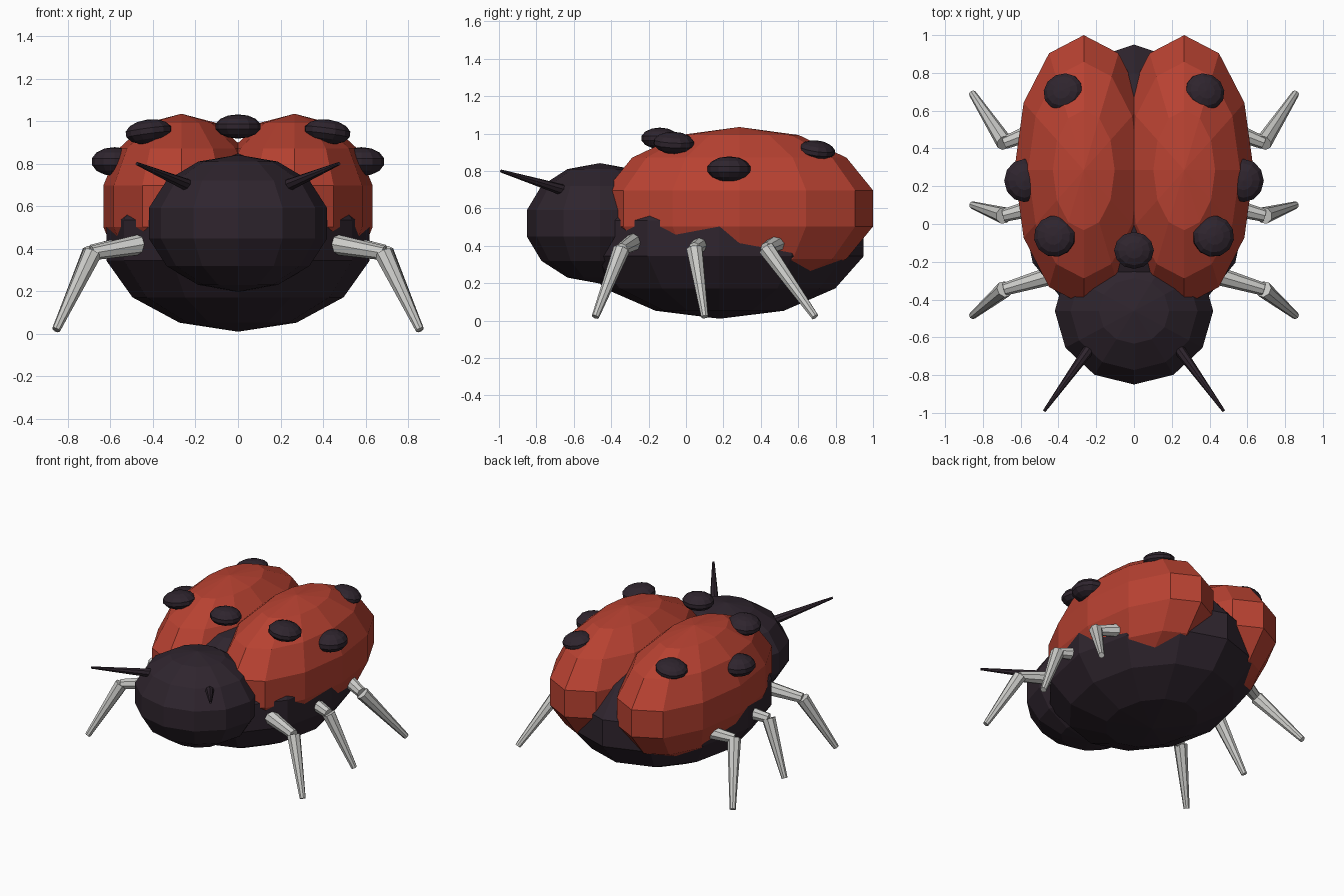
import bpy
from math import radians
from mathutils import Vector

cube = bpy.data.objects.get("Cube")
if cube:
    bpy.data.objects.remove(cube, do_unlink=True)


def make_material(name, rgb):
    mat = bpy.data.materials.new(name)
    mat.use_nodes = True
    mat.diffuse_color = (*rgb, 1)
    mat.node_tree.nodes["Principled BSDF"].inputs["Base Color"].default_value = (*rgb, 1)
    return mat


red = make_material("shell red", (0.48, 0.054, 0.031))
dark = make_material("dark plum", (0.028, 0.018, 0.027))
grey = make_material("leg grey", (0.60, 0.60, 0.58))


def finish(name, mat):
    ob = bpy.context.object
    ob.name = name
    ob.data.materials.append(mat)
    return ob


def ellipsoid(name, centre, radii, mat, rotation=(0, 0, 0)):
    """Faceted ellipsoid with an upright pole axis."""
    bpy.ops.mesh.primitive_uv_sphere_add(segments=12, ring_count=7, radius=1, location=centre)
    ob = finish(name, mat)
    ob.scale = radii
    ob.rotation_euler = [radians(a) for a in rotation]
    return ob


def rod(name, start, end, r_start, r_end, mat, sides=8):
    """Tapered rod between two points."""
    a, b = Vector(start), Vector(end)
    bpy.ops.mesh.primitive_cone_add(vertices=sides, radius1=r_start, radius2=r_end,
                                    depth=(b - a).length, location=(a + b) / 2)
    ob = finish(name, mat)
    ob.rotation_euler = (b - a).to_track_quat('Z', 'Y').to_euler()
    return ob


# Body and head
ellipsoid("body", (0, 0.18, 0.44), (0.635, 0.79, 0.43), dark)
ellipsoid("head", (0, -0.46, 0.52), (0.43, 0.40, 0.322), dark)

# Spot between the wing cases
ellipsoid("centre_spot", (0, -0.14, 0.975), (0.108, 0.10, 0.057), dark)

# Spots: name, centre, radii, rotation on the left side
spots = [
    ("front_spot", (0.42, -0.065, 0.95), (0.112, 0.112, 0.058), (0, 8, 20)),
    ("middle_spot", (0.58, 0.23, 0.81), (0.11, 0.117, 0.068), (0, 0, 0)),
    ("rear_spot", (0.375, 0.70, 0.91), (0.108, 0.098, 0.05), (-12, 6, -25)),
]

# Legs: name, hip, knee and foot on the left side
legs = [
    ("front_leg", (0.43, -0.27, 0.425), (0.685, -0.345, 0.38), (0.855, -0.485, 0.02)),
    ("middle_leg", (0.48, 0.10, 0.42), (0.69, 0.045, 0.385), (0.855, 0.10, 0.02)),
    ("rear_leg", (0.48, 0.51, 0.425), (0.685, 0.43, 0.385), (0.855, 0.69, 0.02)),
]

for side, s in (("left", 1), ("right", -1)):
    def flip(p):
        return (p[0] * s, p[1], p[2])

    # Wing case
    ellipsoid(side + "_wing_case", flip((0.266, 0.285, 0.60)), (0.377, 0.733, 0.435), red)

    for name, centre, radii, (rx, ry, rz) in spots:
        ellipsoid(f"{side}_{name}", flip(centre), radii, dark, (rx, ry * s, rz * s))

    # Feeler
    rod(side + "_feeler", flip((0.24, -0.665, 0.70)), flip((0.475, -0.99, 0.80)),
        0.03, 0.008, dark)

    # Two-part legs
    for name, hip, knee, foot in legs:
        rod(f"{side}_{name}_upper", flip(hip), flip(knee), 0.05, 0.034, grey)
        rod(f"{side}_{name}_lower", flip(knee), flip(foot), 0.045, 0.02, grey)
